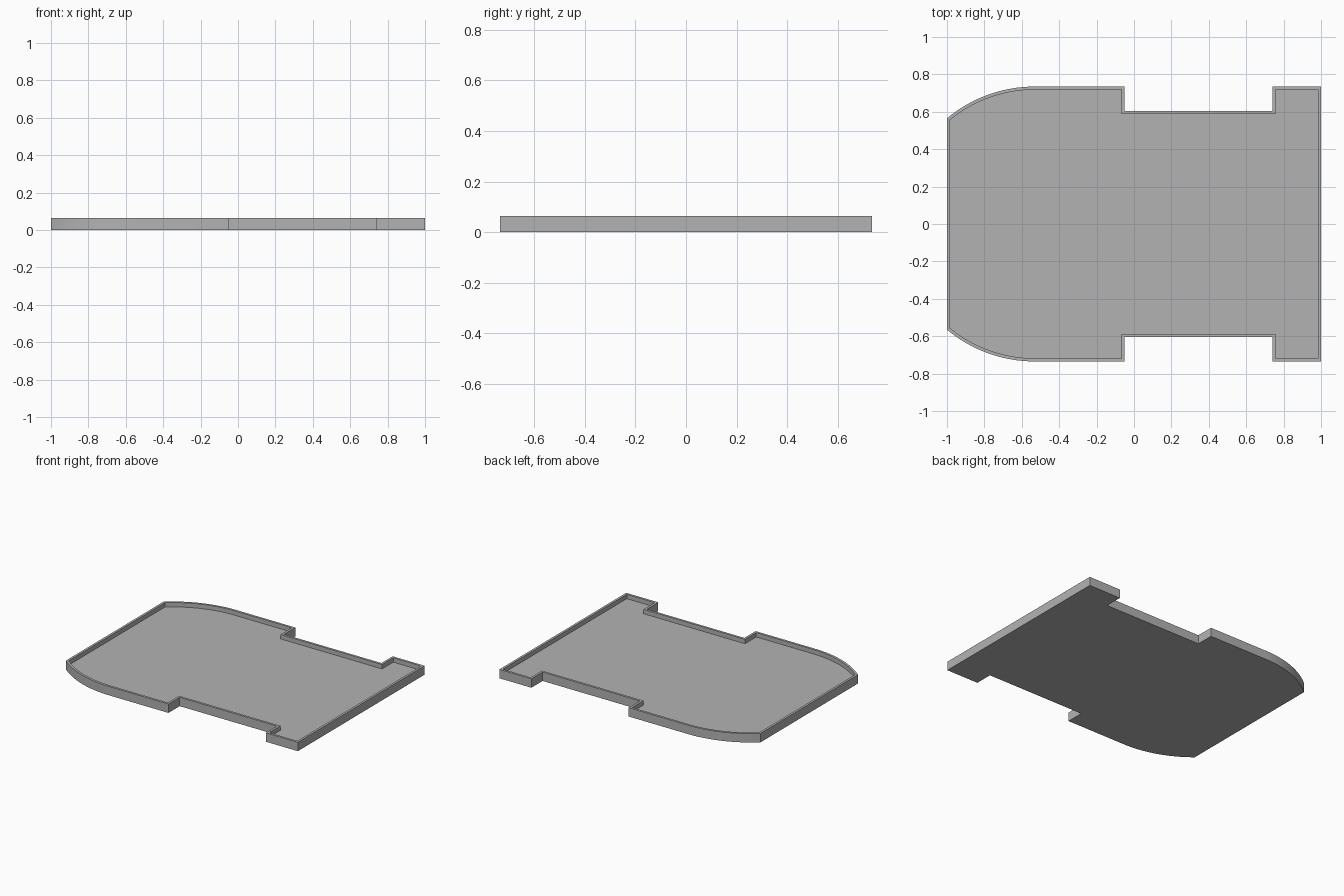
import bpy
import bmesh
from math import asin, sin, cos, radians

cube = bpy.data.objects.get("Cube")
if cube:
    bpy.data.objects.remove(cube, do_unlink=True)

HEIGHT, FLOOR, RIM = 0.065, 0.033, 0.017
HALF, RADIUS, ARC_X, ARC_STEPS = 1.0, 0.735, -0.53, 20
NOTCH_X0, NOTCH_X1, NOTCH_Y = -0.05, 0.74, 0.605

grey = bpy.data.materials.new("plain grey")
grey.use_nodes = True
colour = (0.45, 0.45, 0.45, 1)
grey.diffuse_color = colour
grey.node_tree.nodes["Principled BSDF"].inputs["Base Color"].default_value = colour

# Back half of the outline: straight end, side notch, rounded shoulder
side = [(HALF, RADIUS), (NOTCH_X1, RADIUS), (NOTCH_X1, NOTCH_Y),
        (NOTCH_X0, NOTCH_Y), (NOTCH_X0, RADIUS)]
sweep = asin((HALF + ARC_X) / RADIUS)
for i in range(ARC_STEPS + 1):
    a = sweep * i / ARC_STEPS
    side.append((ARC_X - RADIUS * sin(a), RADIUS * cos(a)))
outline = side + [(x, -y) for x, y in reversed(side)]

# Solid slab
bm = bmesh.new()
base = bm.faces.new([bm.verts.new((x, y, 0)) for x, y in outline])
slab = bmesh.ops.extrude_face_region(bm, geom=[base], use_keep_orig=True)
bmesh.ops.translate(bm, vec=(0, 0, HEIGHT),
                    verts=[g for g in slab["geom"] if isinstance(g, bmesh.types.BMVert)])
bmesh.ops.recalc_face_normals(bm, faces=bm.faces)

# Thin rim around a recessed floor
top = next(f for f in bm.faces if f.normal.z > 0.9)
bmesh.ops.inset_region(bm, faces=[top], thickness=RIM, use_even_offset=True)
floor = bmesh.ops.extrude_discrete_faces(bm, faces=[top])["faces"][0]
bmesh.ops.translate(bm, vec=(0, 0, FLOOR - HEIGHT), verts=floor.verts)
bmesh.ops.recalc_face_normals(bm, faces=bm.faces)

mesh = bpy.data.meshes.new("tray")
bm.to_mesh(mesh)
bm.free()
mesh.materials.append(grey)
tray = bpy.data.objects.new("tray", mesh)
bpy.context.collection.objects.link(tray)

# Smooth the rounded shoulders, keep the corners sharp
bpy.ops.object.select_all(action="DESELECT")
tray.select_set(True)
bpy.context.view_layer.objects.active = tray
bpy.ops.object.shade_smooth_by_angle(angle=radians(30))
